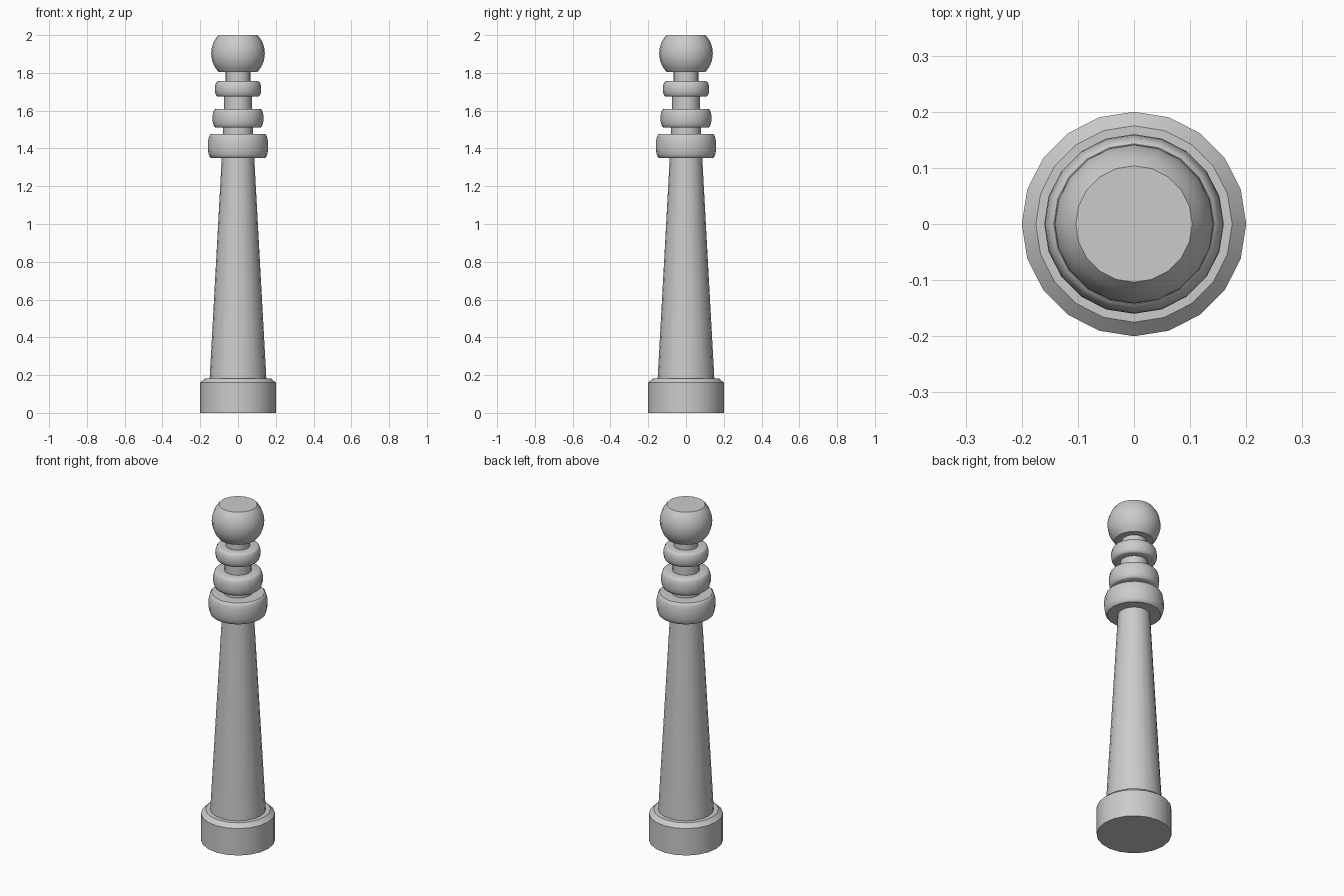
import bpy, bmesh
from math import sin, cos, pi, radians

if "Cube" in bpy.data.objects:
    bpy.data.objects.remove(bpy.data.objects["Cube"])

SIDES = 20


def bulge(z0, z1, r_end, r_mid, steps=8):
    """Rounded ring: profile points from lower rim to upper rim."""
    return [(r_end + (r_mid - r_end) * sin(pi * i / steps),
             (z0 + z1) / 2 - (z1 - z0) / 2 * cos(pi * i / steps))
            for i in range(steps + 1)]


def lathe(name, profile):
    """Spin (radius, z) points round z and close both ends."""
    bm = bmesh.new()
    rings = [[bm.verts.new((r * cos(2 * pi * k / SIDES), r * sin(2 * pi * k / SIDES), z))
              for k in range(SIDES)] for r, z in profile]
    for a, b in zip(rings, rings[1:]):
        for k in range(SIDES):
            n = (k + 1) % SIDES
            bm.faces.new((a[k], a[n], b[n], b[k]))
    bm.faces.new(rings[0][::-1])
    bm.faces.new(rings[-1])
    mesh = bpy.data.meshes.new(name)
    bm.to_mesh(mesh)
    bm.free()
    ob = bpy.data.objects.new(name, mesh)
    bpy.context.collection.objects.link(ob)
    bpy.ops.object.select_all(action='DESELECT')
    ob.select_set(True)
    bpy.context.view_layer.objects.active = ob
    bpy.ops.object.shade_smooth_by_angle(angle=radians(35))
    return ob


# Plinth with chamfered rim, then tapered shaft
profile = [(0.2, 0), (0.2, 0.16), (0.175, 0.183), (0.15, 0.183), (0.086, 1.35)]
# Three stacked rings with straight necks between them
for z0, z1, r_end, r_mid, neck, z_next in (
        (1.35, 1.477, 0.143, 0.16, 0.079, 1.51),
        (1.51, 1.61, 0.118, 0.135, 0.073, 1.674),
        (1.674, 1.756, 0.106, 0.123, 0.066, 1.806)):
    profile += bulge(z0, z1, r_end, r_mid)
    profile += [(neck, z1), (neck, z_next)]
# Ball finial, cut flat top and bottom
profile += [((0.142 ** 2 - z * z) ** 0.5, 1.903 + z)
            for z in (-0.097 + 0.194 * i / 10 for i in range(11))]

lathe("turned_post", profile)
